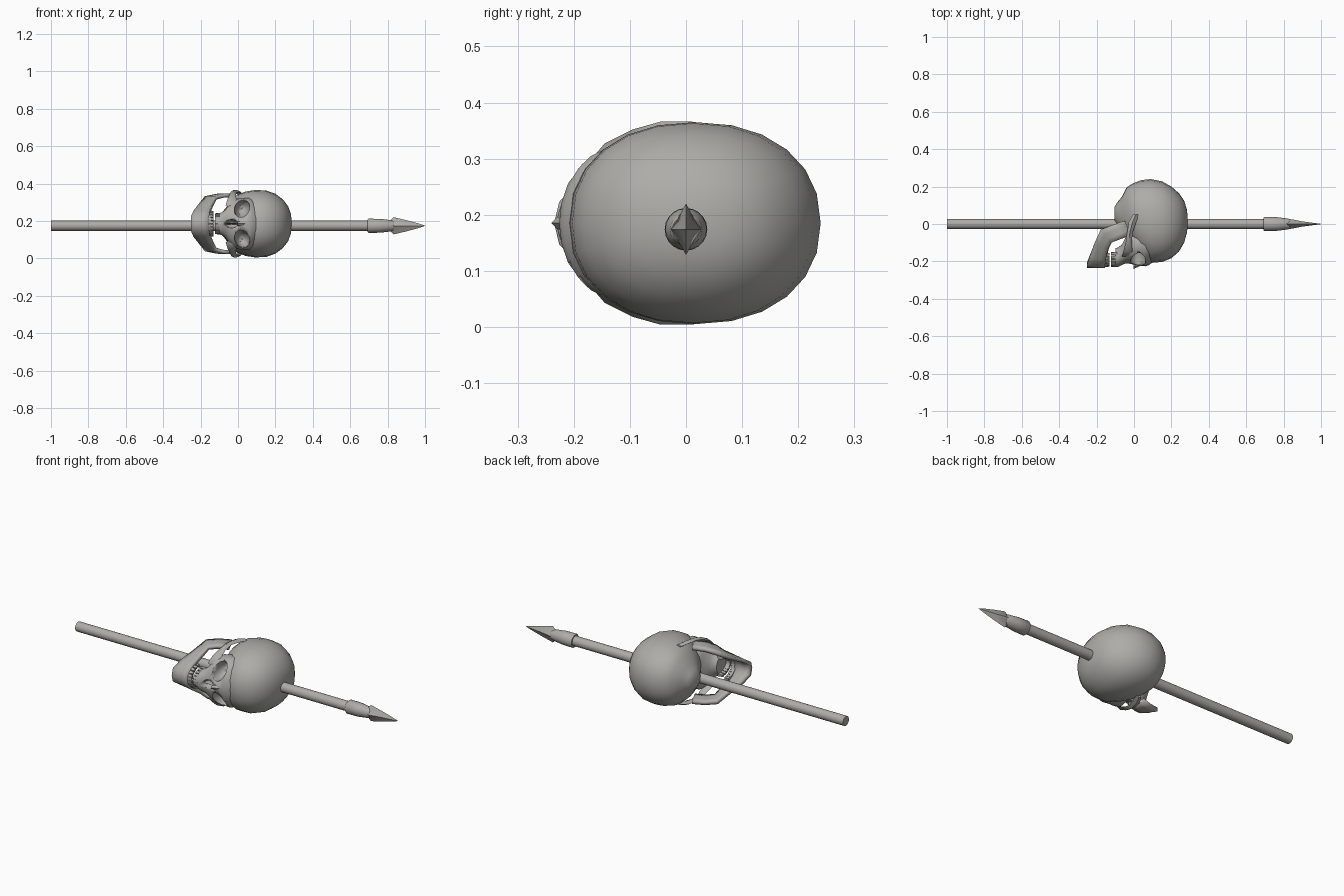
import bpy, bmesh, math
from mathutils import Vector, Matrix

if "Cube" in bpy.data.objects:
    bpy.data.objects.remove(bpy.data.objects["Cube"])

ZC = 0.185      # skull symmetry plane (skull lies with its crown towards +x)
ZS = 0.174      # spear axis height

grey = bpy.data.materials.new("warm_grey")
grey.diffuse_color = (0.42, 0.415, 0.395, 1)
grey.use_nodes = True
grey.node_tree.nodes["Principled BSDF"].inputs["Base Color"].default_value = grey.diffuse_color


def finish(name, bm, smooth=40):
    bmesh.ops.recalc_face_normals(bm, faces=bm.faces)
    me = bpy.data.meshes.new(name)
    bm.to_mesh(me)
    bm.free()
    ob = bpy.data.objects.new(name, me)
    bpy.context.collection.objects.link(ob)
    me.materials.append(grey)
    bpy.ops.object.select_all(action='DESELECT')
    ob.select_set(True)
    bpy.context.view_layer.objects.active = ob
    if smooth:
        bpy.ops.object.shade_smooth_by_angle(angle=math.radians(smooth))
    return ob


def skin(name, rings, closed=True, smooth=40):
    """Bridge a list of equal-length point rings; closed rings get end caps."""
    bm = bmesh.new()
    vs = [[bm.verts.new(p) for p in r] for r in rings]
    n = len(rings[0])
    for a, b in zip(vs, vs[1:]):
        for i in range(n if closed else n - 1):
            j = (i + 1) % n
            bm.faces.new((a[i], a[j], b[j], b[i]))
    if closed:
        bm.faces.new(vs[0][::-1])
        bm.faces.new(vs[-1])
    return finish(name, bm, smooth)


def oval(x, yf, yb, hw, n=24, e=2.0, zc=ZC):
    """Super-ellipse ring across the x axis, from front yf to back yb."""
    pts = []
    for i in range(n):
        t = 2 * math.pi * i / n
        c, s = math.cos(t), math.sin(t)
        pts.append((x, (yf + yb) / 2 + (yb - yf) / 2 * math.copysign(abs(c) ** (2 / e), c),
                    zc + hw * math.copysign(abs(s) ** (2 / e), s)))
    return pts


def apply_mod(ob, kind, **props):
    m = ob.modifiers.new(kind.lower(), kind)
    for k, v in props.items():
        setattr(m, k, v)
    bpy.context.view_layer.objects.active = ob
    bpy.ops.object.modifier_apply(modifier=m.name)


# --- spear ---
def rod(name, stations, n=20):
    return skin(name, [oval(x, -r, r, r, n, zc=ZS) for x, r in stations])


rod("spear_shaft", [(-1, 0.027), (0.72, 0.027)])
rod("spear_socket", [(0.693, 0.034), (0.698, 0.038), (0.76, 0.037), (0.825, 0.029), (0.835, 0.024)])
section = [(0, 1), (0.35, 0.55), (1, 0), (0.35, -0.55)]
section += [(-z, -y) for z, y in section]
section = [(0, 1), (0.45, 0.5), (1, 0), (0.45, -0.5), (0, -1), (-0.45, -0.5), (-1, 0), (-0.45, 0.5)]
skin("spear_blade", [[(x, y * ty, ZS + z * tz) for z, y in section]
                     for x, tz, ty in [(0.815, 0.03, 0.026), (0.832, 0.046, 0.027), (0.90, 0.030, 0.014),
                                       (0.96, 0.014, 0.006), (1.0, 0.001, 0.001)]], smooth=25)

# --- cranium and face ---
cranium = skin("cranium", [oval(*r, e=2.2) for r in [
    (-0.105, 0.02, 0.09, 0.03), (-0.09, 0.0, 0.115, 0.055), (-0.065, -0.04, 0.145, 0.085),
    (-0.04, -0.08, 0.195, 0.125), (-0.005, -0.12, 0.218, 0.155), (0.04, -0.175, 0.235, 0.172),
    (0.09, -0.208, 0.240, 0.180), (0.15, -0.203, 0.228, 0.178), (0.20, -0.183, 0.200, 0.160),
    (0.24, -0.148, 0.165, 0.130), (0.268, -0.10, 0.125, 0.093), (0.282, -0.05, 0.08, 0.055),
    (0.287, -0.015, 0.04, 0.02)]])
face = skin("face", [oval(*r) for r in [
    (0.105, -0.200, -0.02, 0.105), (0.08, -0.220, 0.0, 0.128), (0.06, -0.226, 0.0, 0.138),
    (0.02, -0.222, 0.0, 0.138), (-0.02, -0.215, -0.02, 0.134), (-0.045, -0.213, -0.07, 0.110),
    (-0.065, -0.220, -0.11, 0.076), (-0.085, -0.230, -0.125, 0.062), (-0.10, -0.230, -0.13, 0.056)]])


def ellipsoid(name, centre, radii, roll=0):
    bm = bmesh.new()
    bmesh.ops.create_uvsphere(bm, u_segments=16, v_segments=10, radius=1)
    bm.transform(Matrix.Translation(centre) @ Matrix.Rotation(roll, 4, 'Y')
                 @ Matrix.Diagonal((*radii, 1)))
    return finish(name, bm)


# eye sockets and nose opening, carved through both shells
cutters = [ellipsoid("eye_cutter", (0.022, -0.195, ZC + s * 0.082), (0.040, 0.095, 0.050), s * 0.35)
           for s in (-1, 1)]
cutters.append(ellipsoid("nose_cutter", (-0.035, -0.225, ZC), (0.036, 0.06, 0.024)))
for shell in (cranium, face):
    for c in cutters:
        apply_mod(shell, 'BOOLEAN', object=c, operation='DIFFERENCE', solver='EXACT')
for c in cutters:
    bpy.data.objects.remove(c)

# nasal bridge
skin("nasal_bone", [oval(x, yf, -0.17, w, 8) for x, yf, w in
                    [(0.06, -0.218, 0.024), (0.03, -0.226, 0.016), (-0.002, -0.240, 0.015)]])
# thin wall splitting the nose opening
skin("nasal_septum", [oval(x, yf, -0.16, 0.004, 6) for x, yf in [(0.0, -0.215), (-0.075, -0.205)]])

# cheek arches, swept from the cheek back to the temple
for side, s in (("left", 1), ("right", -1)):
    path = [(-0.040, -0.175, 0.100, 0.026), (-0.032, -0.145, 0.135, 0.024), (-0.028, -0.095, 0.160, 0.016),
            (-0.022, -0.045, 0.174, 0.015), (-0.008, 0.01, 0.174, 0.020), (0.01, 0.05, 0.166, 0.016)]
    skin("cheek_arch_" + side, [[(x + h, y, ZC + s * (z - 0.006)), (x, y, ZC + s * (z + 0.007)),
                                 (x - h, y, ZC + s * (z - 0.002)), (x, y, ZC + s * (z - 0.014))]
                                for x, y, z, h in path], smooth=60)

# --- lower jaw: one U-shaped strip, (lower edge xy, upper edge xy, half width) ---
jaw = [((-0.050, 0.018), (-0.015, -0.060), 0.162), ((-0.115, -0.005), (-0.075, -0.082), 0.160),
       ((-0.178, -0.030), (-0.122, -0.100), 0.147), ((-0.208, -0.095), (-0.140, -0.140), 0.108),
       ((-0.238, -0.175), (-0.152, -0.195), 0.070), ((-0.252, -0.222), (-0.155, -0.226), 0.038)]
stations = [(a, b, w) for a, b, w in jaw] + [((-0.250, -0.235), (-0.156, -0.235), 0.0)]
stations += [(a, b, -w) for a, b, w in reversed(jaw)]
rows = []
for a, b, w in stations:
    row = []
    for k in range(4):
        t = k / 3
        bulge = math.sin(math.pi * t) * 0.006
        row.append((a[0] + (b[0] - a[0]) * t, a[1] + (b[1] - a[1]) * t,
                    ZC + w * (1 + (bulge if abs(w) > 0.1 else 0))))
    rows.append(row)
mandible = skin("lower_jaw", rows, closed=False, smooth=50)
apply_mod(mandible, 'SOLIDIFY', thickness=0.020, offset=-1)
# keep the thickness on the inside of the U whatever the strip's winding
zs = [v.co.z for v in mandible.data.vertices]
if max(zs) > ZC + 0.172:
    for v in mandible.data.vertices:
        v.co.z = ZC + (v.co.z - ZC) * 0.92
        v.co.y = max(v.co.y, -0.238)


# --- teeth: tapered blocks around an arch ---
def teeth(name, root, tip, y_front, y_back, half, count=12):
    bm = bmesh.new()
    for i in range(count):
        t = math.pi * ((i + 0.5) / count - 0.5) * 0.94
        centre = Vector((0, y_back + (y_front - y_back) * math.cos(t), ZC + half * math.sin(t)))
        along = Vector((0, -(y_front - y_back) * math.sin(t), half * math.cos(t))).normalized()
        out = Vector((0, -along.z, along.y))
        ends = []
        for x, k in ((root, 0.0085), (tip, 0.0065)):
            ends.append([bm.verts.new(centre + Vector((x, 0, 0)) + along * k * p + out * k * 0.9 * q)
                         for p, q in ((-1, -1), (1, -1), (1, 1), (-1, 1))])
        a, b = ends
        bm.faces.new(a[::-1])
        bm.faces.new(b)
        for j in range(4):
            m = (j + 1) % 4
            bm.faces.new((a[j], a[m], b[m], b[j]))
    return finish(name, bm, smooth=30)


teeth("upper_teeth", -0.092, -0.124, -0.222, -0.140, 0.050)
teeth("lower_teeth", -0.160, -0.132, -0.222, -0.145, 0.062)
